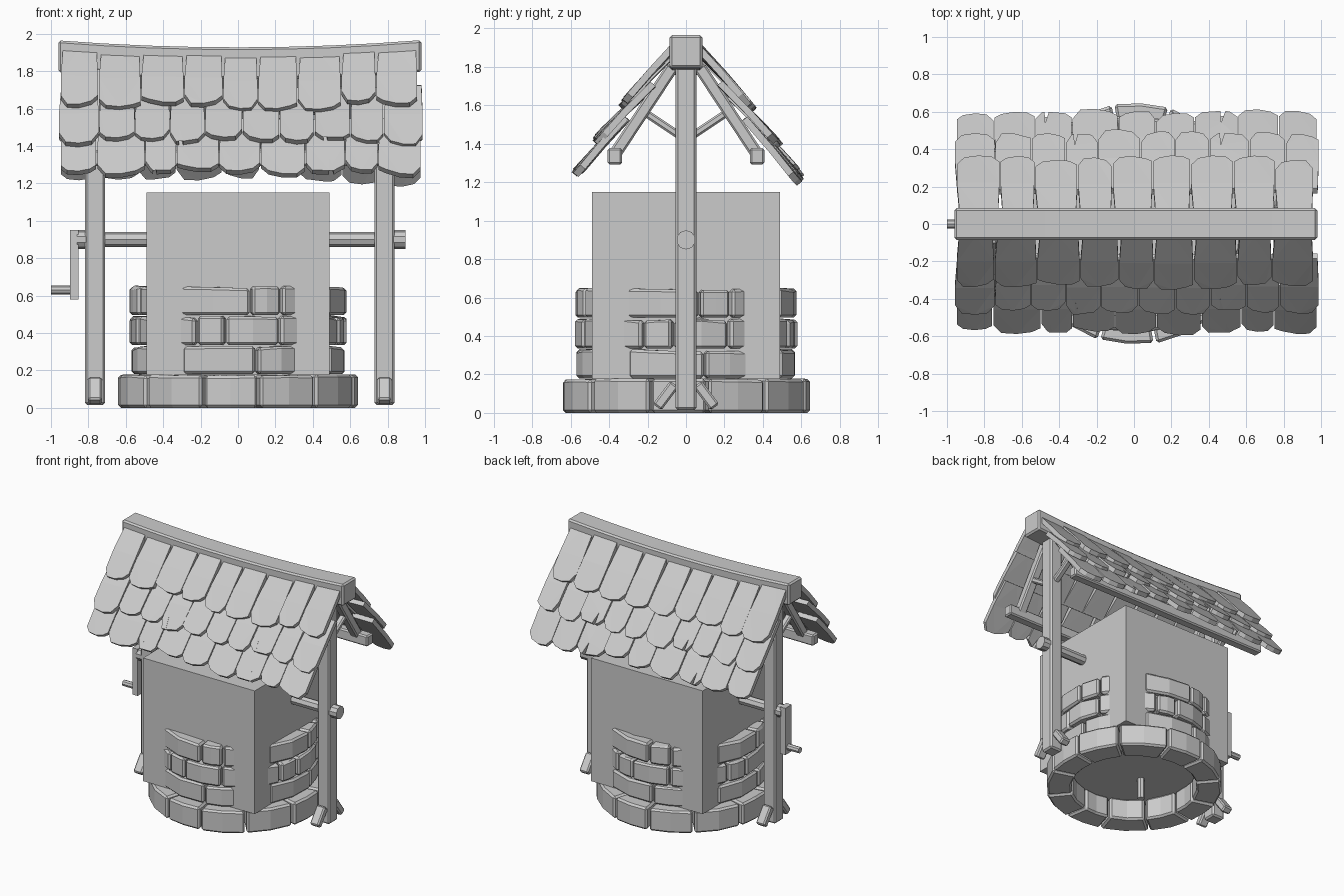
import bpy, bmesh, random
from math import sin, cos, pi, radians
from mathutils import Vector, Matrix

random.seed(4)
if "Cube" in bpy.data.objects:
    bpy.data.objects.remove(bpy.data.objects["Cube"])

grey = bpy.data.materials.new("plain grey")
grey.use_nodes = True
grey.diffuse_color = (0.6, 0.6, 0.6, 1)
grey.node_tree.nodes["Principled BSDF"].inputs["Base Color"].default_value = grey.diffuse_color


def finish(name, bm, bevel=0.0):
    """Turn a bmesh into a named, flat shaded object."""
    bmesh.ops.recalc_face_normals(bm, faces=bm.faces)
    mesh = bpy.data.meshes.new(name)
    bm.to_mesh(mesh)
    bm.free()
    mesh.materials.append(grey)
    ob = bpy.data.objects.new(name, mesh)
    bpy.context.collection.objects.link(ob)
    if bevel:
        mod = ob.modifiers.new("worn_edges", "BEVEL")
        mod.width = bevel
        mod.segments = 1
        mod.limit_method = "ANGLE"
        mod.angle_limit = radians(40)
    return ob


def place_along(bm, p0, p1):
    """Move a unit shape lying on z onto the line p0-p1."""
    p0, p1 = Vector(p0), Vector(p1)
    d = p1 - p0
    x = Vector((1, 0, 0)) if abs(d.x) < 0.01 else Vector((0, 1, 0))
    z = d.normalized()
    y = z.cross(x).normalized()
    rot = Matrix((x, y, z)).transposed().to_4x4()
    bm.transform(Matrix.Translation((p0 + p1) / 2) @ rot @ Matrix.Diagonal((1, 1, d.length, 1)))


def beam(name, p0, p1, w, h, bevel=0.01):
    bm = bmesh.new()
    bmesh.ops.create_cube(bm, size=1)
    bm.transform(Matrix.Diagonal((w, h, 1, 1)))
    place_along(bm, p0, p1)
    return finish(name, bm, bevel)


def rod(name, p0, p1, r, sides=8):
    bm = bmesh.new()
    bmesh.ops.create_cone(bm, cap_ends=True, segments=sides, radius1=r, radius2=r, depth=1)
    place_along(bm, p0, p1)
    return finish(name, bm)


def prism(bm, lower, upper):
    """Closed solid between two matching outlines."""
    a = [bm.verts.new(p) for p in lower]
    b = [bm.verts.new(p) for p in upper]
    bm.faces.new(a)
    bm.faces.new(b[::-1])
    for i in range(len(a)):
        j = (i + 1) % len(a)
        bm.faces.new((a[i], b[i], b[j], a[j]))


def jit(k):
    return random.uniform(-k, k)


# Stone courses: joints repeat every quarter turn
def stone_ring(name, joints, r_in, r_out, z0, z1, rough):
    joints = [q + 90 * k for k in range(4) for q in joints]
    bm = bmesh.new()
    for a, b in zip(joints, joints[1:] + [joints[0] + 360]):
        gap = 0.7
        angs = [radians(a + gap + (b - a - 2 * gap) * t / 2) for t in range(3)]
        ro = [r_out + jit(rough) for _ in angs]
        top = [z1 + jit(rough) for _ in angs]
        pts = [(r_in, t, 0) for t in angs] + [(ro[i], angs[i], i) for i in (2, 1, 0)]
        lower = [(r * sin(t), -r * cos(t), z0) for r, t, i in pts]
        upper = [(r * sin(t), -r * cos(t), top[k if k < 3 else 5 - k])
                 for k, (r, t, i) in enumerate(pts)]
        prism(bm, lower, upper)
    return finish(name, bm, 0.014)


stone_ring("base_stones", (-17, 10, 40), 0.46, 0.645, 0.0, 0.175, 0.005)
stone_ring("lower_stones", (-32, 10, 37), 0.45, 0.58, 0.18, 0.325, 0.007)
stone_ring("middle_stones", (-23, -7, 23, 45), 0.45, 0.58, 0.335, 0.485, 0.007)
stone_ring("upper_stones", (-33, 7, 24), 0.45, 0.58, 0.495, 0.645, 0.007)

# Square block in the shaft, with a peg below it
beam("shaft_block", (0, 0, 0.175), (0, 0, 1.15), 0.978, 0.978, 0)
rod("bottom_peg", (-0.15, -0.1, 0.01), (-0.15, -0.1, 0.18), 0.028)

# Posts, foot braces, rafters and struts at both ends
for side, x in (("right", -0.765), ("left", 0.783)):
    beam(side + "_post", (x, 0, 0.015), (x, 0, 1.8), 0.108, 0.108, 0.012)
    for face, s in (("front", -1), ("back", 1)):
        tag = f"{side}_{face}_"
        beam(tag + "foot_brace", (x, s * 0.15, 0.03), (x, s * 0.06, 0.15), 0.075, 0.055)
        beam(tag + "rafter", (x, s * 0.07, 1.8), (x, s * 0.38, 1.33), 0.07, 0.065)
        beam(tag + "strut", (x, s * 0.03, 1.44), (x, s * 0.225, 1.57), 0.05, 0.04)

for face, s in (("front", -1), ("back", 1)):
    beam(face + "_purlin", (-0.88, s * 0.37, 1.335), (0.9, s * 0.37, 1.335), 0.075, 0.085)

# Winch axle and crank
rod("axle", (-0.87, 0, 0.9), (0.88, 0, 0.9), 0.04)
rod("axle_left_cap", (0.83, 0, 0.9), (0.895, 0, 0.9), 0.05, 10)
rod("axle_right_cap", (-0.86, 0, 0.9), (-0.81, 0, 0.9), 0.05, 10)
beam("crank_arm", (-0.875, 0, 0.58), (-0.875, 0, 0.95), 0.046, 0.08, 0)
rod("crank_handle", (-1.0, 0, 0.63), (-0.87, 0, 0.63), 0.024)

# Sagging ridge beam
bm = bmesh.new()
bmesh.ops.create_cube(bm, size=1)
bm.transform(Matrix.Translation((0.01, 0, 1.857)) @ Matrix.Diagonal((1.94, 0.17, 0.17, 1)))
long_edges = [e for e in bm.edges if abs(e.verts[0].co.x - e.verts[1].co.x) > 1]
bmesh.ops.subdivide_edges(bm, edges=long_edges, cuts=7, use_grid_fill=True)
for v in bm.verts:
    v.co.z += 0.04 * v.co.x ** 2 - 0.015
finish("ridge_beam", bm, 0.012)


# Roof shingles: three overlapping courses on each slope
def roof_point(s, x, along, out):
    z = 1.895 - 0.78 * along + 0.626 * out
    z += 0.04 * x * x * (1 - 2.5 * along)
    return (x, s * (0.07 + 0.626 * along + 0.78 * out), z)


def shingle(bm, s, x0, x1, top, bottom, notch):
    w, n = x1 - x0, bottom - top
    slant = jit(0.03)
    edge = [(0.06, 0), (0.5, 0), (0.97, 0), (1, 0.5), (1, 0.88 + jit(0.05)), (0.82, 0.98 + slant)]
    if notch:
        c = random.choice((0.3, 0.65))
        edge += [(c + 0.07, 1), (c - 0.03, 0.78), (c - 0.05, 1)]
    else:
        edge += [(0.5, 1.01)]
    edge += [(0.17, 0.98 - slant), (0, 0.86 + jit(0.05)), (0, 0.5)]
    lift = jit(0.006)
    lower, upper = [], []
    for u, v in edge:
        along = top + v * n
        # the head tucks under the course above, the tail sits proud
        out = (-0.045 if top > 0 else -0.005) * (1 - v) + 0.01 * v + lift
        out += 0.025 * sin(pi * min(along / 0.85, 1))
        lower.append(roof_point(s, x0 + u * w, along, out - 0.035))
        upper.append(roof_point(s, x0 + u * w, along, out))
    prism(bm, lower, upper)


courses = (("upper", 0.0, 0.38, -0.95, 0.96),
           ("middle", 0.22, 0.6, -0.96, 0.99),
           ("lower", 0.43, 0.8, -0.95, 0.98))
for face, s, extra in (("front", -1, 0.0), ("back", 1, 0.03)):
    for row, (name, top, bottom, xa, xb) in enumerate(courses):
        bm = bmesh.new()
        count = 9 + row % 2
        cuts = [xa + (xb - xa) * i / count for i in range(count + 1)]
        cuts[1:-1] = [c + jit(0.025) for c in cuts[1:-1]]
        for i, (a, b) in enumerate(zip(cuts, cuts[1:])):
            shingle(bm, s, a + 0.003, b - 0.003, top, bottom + extra + jit(0.025),
                    row > 0 and (i + row) % 4 == 0)
        bmesh.ops.triangulate(bm, faces=[f for f in bm.faces if len(f.verts) > 4])
        finish(f"{face}_{name}_shingles", bm)
